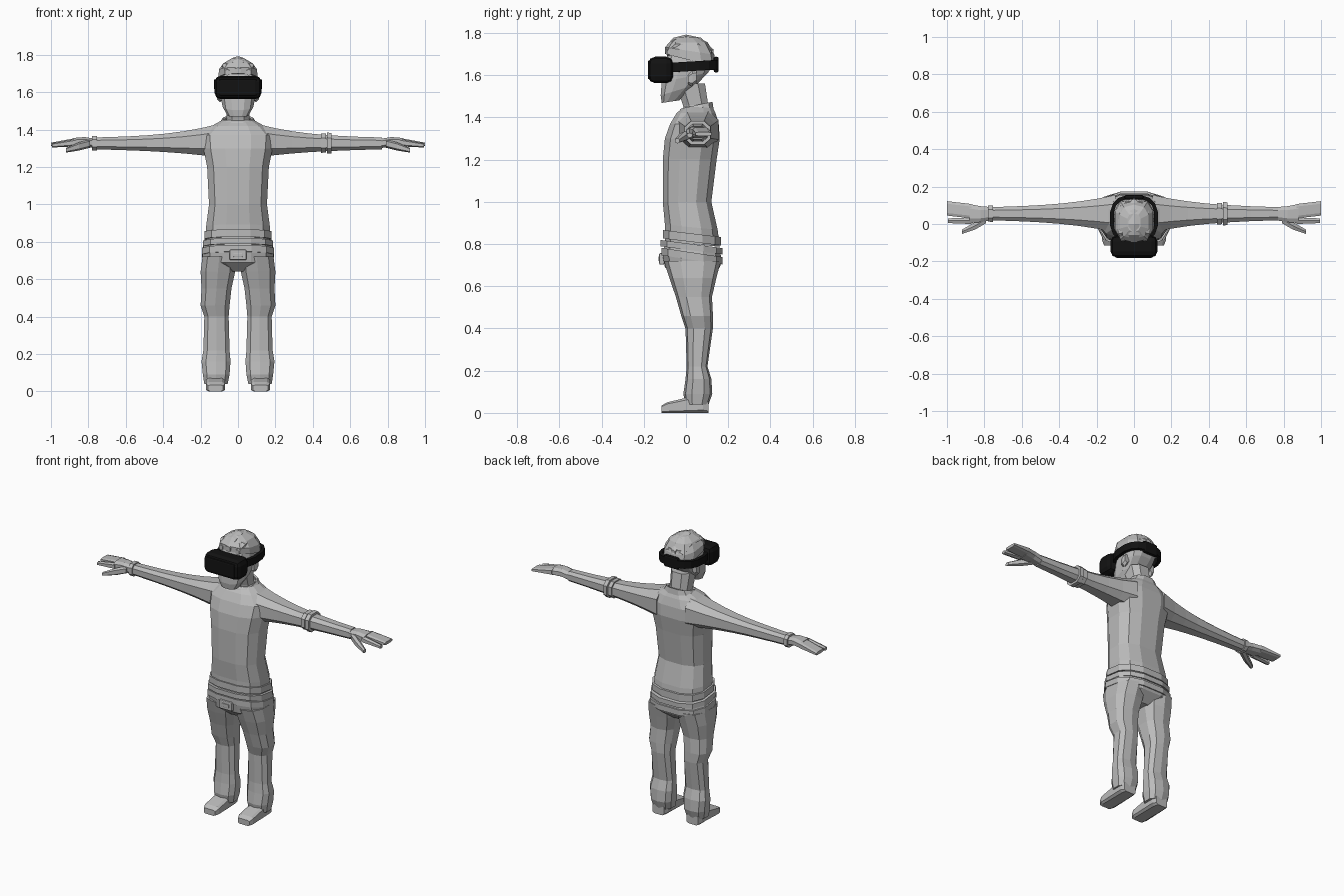
import bpy
import bmesh
import math

default = bpy.data.objects.get("Cube")
if default:
    bpy.data.objects.remove(default, do_unlink=True)


def make_material(name, value):
    mat = bpy.data.materials.new(name)
    mat.use_nodes = True
    colour = (value, value, value, 1)
    mat.diffuse_color = colour
    mat.node_tree.nodes["Principled BSDF"].inputs["Base Color"].default_value = colour
    return mat


grey = make_material("matte grey", .5)
black = make_material("headset black", .006)


def finish(bm, name, mat):
    bmesh.ops.recalc_face_normals(bm, faces=bm.faces)
    mesh = bpy.data.meshes.new(name)
    bm.to_mesh(mesh)
    bm.free()
    mesh.materials.append(mat)
    obj = bpy.data.objects.new(name, mesh)
    bpy.context.collection.objects.link(obj)
    return obj


def span(extent):
    """Centre and half size of a (low, high) pair, or of a half width about zero."""
    low, high = extent if isinstance(extent, tuple) else (-extent, extent)
    return (low + high) / 2, (high - low) / 2


def around(centre, half):
    return centre - half, centre + half


def level(z, width, front, back, tilt=0):
    """Horizontal section; tilt raises its back edge."""
    return z, span(width), span((front, back)), tilt


def slab(at, across, height):
    """Upright section for parts that run along x or y."""
    return at, span(across), span(height), 0


def loft(name, axis, sections, mat=grey, sides=12, square=.75, side=1, shell=0):
    """Skin a row of rounded-box sections."""
    bm = bmesh.new()
    rings = []
    for at, (a_mid, a_half), (b_mid, b_half), tilt in sections:
        ring = []
        for k in range(sides):
            angle = (k + .5) * math.tau / sides
            u, v = (f(angle) / math.cos(math.pi / sides) for f in (math.cos, math.sin))
            u = math.copysign(abs(u) ** square, u) * a_half
            v = math.copysign(abs(v) ** square, v) * b_half
            a, b, p = a_mid + u, b_mid + v, at + tilt * v
            x, y, z = {"x": (p, a, b), "y": (a, p, b), "z": (a, b, p)}[axis]
            ring.append(bm.verts.new((x * side, y, z)))
        rings.append(ring)
    for low, high in zip(rings, rings[1:]):
        for k in range(sides):
            n = (k + 1) % sides
            bm.faces.new((low[k], low[n], high[n], high[k]))
    if not shell:
        bm.faces.new(rings[0])
        bm.faces.new(rings[-1])
    obj = finish(bm, name, mat)
    if shell:
        mod = obj.modifiers.new("thickness", "SOLIDIFY")
        mod.thickness = shell
        mod.offset = 0
    return obj


def box(name, centre, size, mat, bevel):
    bm = bmesh.new()
    bmesh.ops.create_cube(bm, size=1)
    for vert in bm.verts:
        vert.co = [c + s * q for c, s, q in zip(centre, size, vert.co)]
    obj = finish(bm, name, mat)
    mod = obj.modifiers.new("bevel", "BEVEL")
    mod.width = bevel
    mod.segments = 2


# Shirt with layered hem and collar
loft("shirt", "z", [
    level(z=.8, width=.17, front=-.1, back=.16, tilt=-.1),
    level(z=.88, width=.17, front=-.1, back=.15, tilt=-.1),
    level(z=1, width=.155, front=-.11, back=.12),
    level(z=1.2, width=.165, front=-.11, back=.145),
    level(z=1.3, width=.185, front=-.1, back=.16),
    level(z=1.37, width=.19, front=-.075, back=.155),
    level(z=1.42, width=.14, front=-.045, back=.14),
    level(z=1.45, width=.085, front=-.01, back=.125)])
loft("shirt_hem_upper", "z", [
    level(z=z, width=.18, front=-.11, back=.165, tilt=-.12) for z in (.81, .85)])
loft("shirt_hem_lower", "z", [
    level(z=z, width=.186, front=-.12, back=.174, tilt=-.13) for z in (.77, .8)])
loft("collar", "z", [
    level(z=1.415, width=.1, front=-.045, back=.125, tilt=.25),
    level(z=1.455, width=.075, front=-.02, back=.12, tilt=.25)], shell=.012)

# Hips, waistband and buckle
loft("hips", "z", [
    level(z=.79, width=.18, front=-.1, back=.16, tilt=-.1),
    level(z=.73, width=.19, front=-.11, back=.17, tilt=-.1),
    level(z=.69, width=.185, front=-.1, back=.16),
    level(z=.64, width=.05, front=-.045, back=.1)])
loft("waistband", "z", [
    level(z=z, width=.193, front=-.116, back=.174, tilt=-.15) for z in (.725, .76)])
box("belt_buckle", (0, -.115, .73), (.09, .024, .055), grey, .006)
box("buckle_centre", (0, -.127, .73), (.05, .008, .022), grey, .003)

# Neck and head
loft("neck", "z", [
    level(z=1.4, width=.07, front=0, back=.12),
    level(z=1.46, width=.06, front=-.015, back=.105),
    level(z=1.56, width=.065, front=-.05, back=.09)], sides=8)
loft("head", "z", [
    level(z=1.475, width=.055, front=-.115, back=-.03, tilt=.15),
    level(z=1.53, width=.082, front=-.12, back=.05, tilt=.3),
    level(z=1.59, width=.094, front=-.115, back=.105, tilt=.2),
    level(z=1.66, width=.098, front=-.1, back=.135),
    level(z=1.72, width=.09, front=-.08, back=.12)])

# Hair cap with combed ridges
loft("hair", "z", [
    level(z=1.67, width=.104, front=-.095, back=.14, tilt=-.25),
    level(z=1.715, width=.102, front=-.095, back=.13, tilt=-.15),
    level(z=1.755, width=.077, front=-.075, back=.1),
    level(z=1.78, width=.035, front=-.04, back=.055)], sides=10)
loft("hair_ridge", "y", [
    slab(at=-.1, across=.015, height=(1.7, 1.73)),
    slab(at=-.06, across=.03, height=(1.73, 1.775)),
    slab(at=0, across=.03, height=(1.75, 1.79)),
    slab(at=.07, across=.03, height=(1.73, 1.775)),
    slab(at=.13, across=.015, height=(1.68, 1.72))], sides=6)

# Headset
box("headset_visor", (0, -.12, 1.625), (.25, .118, .125), black, .032)
box("headset_front", (0, -.172, 1.625), (.2, .018, .09), black, .008)
loft("headset_strap", "z", [
    level(z=z, width=.118, front=-.09, back=.145, tilt=.06) for z in (1.62, 1.665)],
    black, sides=16, shell=.02)
box("strap_back_pad", (0, .143, 1.65), (.1, .024, .075), black, .01)


def arm_section(x, grow=0):
    """Arm thickness falls quickly off the shoulder, then evenly to the wrist."""
    rest = (.77 - x) / .67
    half = .035 + .02 * rest + .045 * rest ** 3 + grow
    return slab(x, around(.055, half), around(1.326 + .015 * rest ** 3, half * .9))


def arm_run(start, end, steps):
    return [arm_section(start + (end - start) * k / steps) for k in range(steps + 1)]


def cuff(x, grow):
    return [arm_section(x, grow), arm_section(x + .025, grow)]


for side, label in ((1, "left"), (-1, "right")):
    def part(name, axis, sections, **options):
        loft(label + "_" + name, axis, sections, side=side, **options)

    part("ear", "y", [
        slab(at=.01, across=(.08, .105), height=(1.56, 1.6)),
        slab(at=.03, across=(.08, .112), height=(1.55, 1.62)),
        slab(at=.05, across=(.08, .108), height=(1.57, 1.62))], sides=6)
    part("side_hair_ridge", "y", [
        slab(at=-.09, across=(.045, .07), height=(1.69, 1.72)),
        slab(at=-.05, across=(.045, .085), height=(1.71, 1.755)),
        slab(at=.06, across=(.045, .08), height=(1.71, 1.755)),
        slab(at=.12, across=(.03, .06), height=(1.67, 1.71))], sides=6)

    # Full sleeve on the right, rolled to the elbow on the left
    if label == "left":
        part("sleeve", "x", arm_run(.1, .48, steps=4), sides=8)
        part("forearm", "x", arm_run(.48, .77, steps=2), sides=8)
        part("rolled_cuff_inner", "x", cuff(.445, grow=.008), sides=8)
        part("rolled_cuff_outer", "x", cuff(.475, grow=.015), sides=8)
    else:
        part("sleeve", "x", arm_run(.1, .77, steps=7), sides=8)
        part("wrist_cuff", "x", cuff(.755, grow=.008), sides=8)

    # Hand: palm, joined fingers, index finger and thumb
    part("palm", "x", [
        slab(at=.76, across=(.02, .09), height=(1.3, 1.35)),
        slab(at=.82, across=(.01, .095), height=(1.31, 1.36)),
        slab(at=.88, across=(.005, .107), height=(1.312, 1.355))], sides=8)
    part("fingers", "x", [
        slab(at=.87, across=(.03, .107), height=(1.315, 1.354)),
        slab(at=1, across=(.045, .122), height=(1.312, 1.33))], sides=8, square=.5)
    part("index_finger", "x", [
        slab(at=.87, across=(0, .035), height=(1.312, 1.348)),
        slab(at=.995, across=(.005, .03), height=(1.305, 1.325))], sides=6)
    part("thumb", "x", [
        slab(at=.79, across=(.005, .05), height=(1.305, 1.345)),
        slab(at=.85, across=(-.03, .01), height=(1.29, 1.33)),
        slab(at=.92, across=(-.053, -.03), height=(1.278, 1.3))], sides=6)

    # Baggy trouser leg with folds at the knee and ankle
    part("trouser_leg", "z", [
        level(z=.72, width=(.01, .19), front=-.1, back=.16),
        level(z=.64, width=(.015, .2), front=-.075, back=.14),
        level(z=.55, width=(.035, .195), front=-.045, back=.12),
        level(z=.46, width=(.045, .2), front=-.02, back=.125),
        level(z=.4, width=(.05, .18), front=0, back=.125),
        level(z=.22, width=(.045, .185), front=.005, back=.1),
        level(z=.16, width=(.04, .195), front=0, back=.118),
        level(z=.09, width=(.045, .188), front=-.01, back=.122),
        level(z=.04, width=(.055, .18), front=0, back=.105)], sides=10)
    part("shoe", "y", [
        slab(at=-.115, across=(.08, .16), height=(0, .035)),
        slab(at=-.09, across=(.07, .17), height=(0, .05)),
        slab(at=.08, across=(.07, .17), height=(0, .09)),
        slab(at=.107, across=(.08, .16), height=(0, .06))], sides=8, square=.4)
